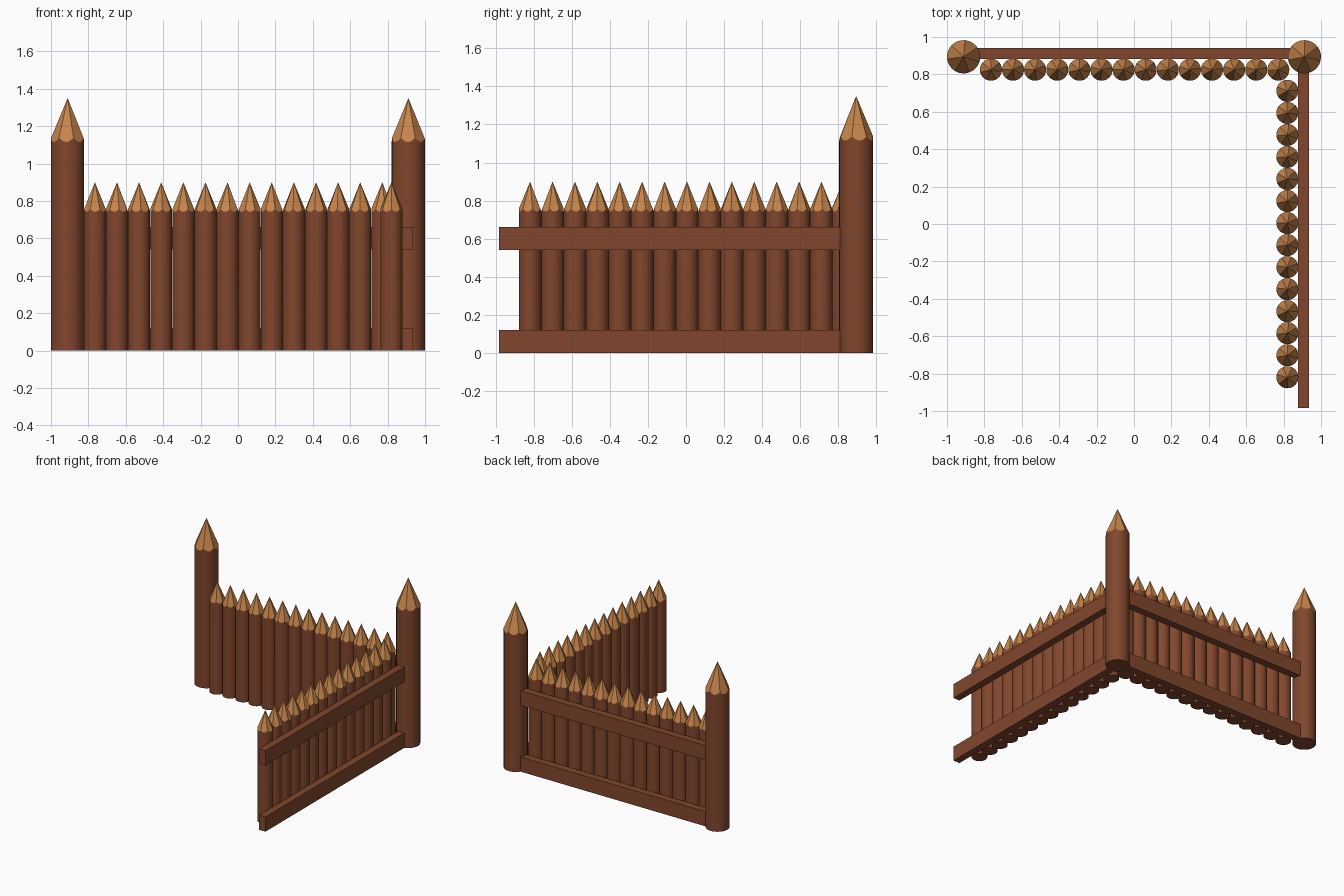
import bpy, bmesh, math, random

if "Cube" in bpy.data.objects:
    bpy.data.objects.remove(bpy.data.objects["Cube"])

random.seed(4)
FACETS, ARC = 7, 4          # carved tip facets, wall segments per facet
SEG = FACETS * ARC


def material(name, rgb):
    m = bpy.data.materials.new(name)
    m.diffuse_color = (*rgb, 1)
    m.use_nodes = True
    m.node_tree.nodes["Principled BSDF"].inputs["Base Color"].default_value = m.diffuse_color
    return m


BARK = material("bark_brown", (0.22, 0.062, 0.026))
CUT = material("cut_wood", (0.57, 0.235, 0.07))


def finish(name, bm, mats):
    bmesh.ops.recalc_face_normals(bm, faces=bm.faces[:])
    me = bpy.data.meshes.new(name)
    bm.to_mesh(me)
    bm.free()
    for m in mats:
        me.materials.append(m)
    ob = bpy.data.objects.new(name, me)
    bpy.context.collection.objects.link(ob)
    return ob


def stake(name, x, y, r, shoulder, top):
    """Round log whose tip is carved into flat facets that scallop the log wall."""
    bm = bmesh.new()
    turn = random.uniform(0, math.tau)
    low, high = [], []
    for i in range(SEG):
        a = turn + math.tau * i / SEG
        off = (i % ARC) / ARC * math.tau / FACETS - math.pi / FACETS
        z = top - (top - shoulder) * math.cos(off)
        px, py = x + r * math.cos(a), y + r * math.sin(a)
        low.append(bm.verts.new((px, py, 0)))
        high.append(bm.verts.new((px, py, z)))
    apex = bm.verts.new((x, y, top))
    bm.faces.new(low[::-1])
    for i in range(SEG):
        j = (i + 1) % SEG
        bm.faces.new((low[i], low[j], high[j], high[i])).smooth = True
    for f in range(FACETS):
        arc = [high[(f * ARC + k) % SEG] for k in range(ARC + 1)]
        bm.faces.new(arc + [apex]).material_index = 1
    return finish(name, bm, (BARK, CUT))


def rail(name, x0, x1, y0, y1, z0, z1):
    bm = bmesh.new()
    bmesh.ops.create_cube(bm, size=1)
    for v in bm.verts:
        v.co.x = x0 if v.co.x < 0 else x1
        v.co.y = y0 if v.co.y < 0 else y1
        v.co.z = z0 if v.co.z < 0 else z1
    return finish(name, bm, (BARK,))


# Tall posts
stake("end_post", -0.911, 0.894, 0.089, 1.115, 1.35)
stake("corner_post", 0.911, 0.894, 0.089, 1.115, 1.35)

# Two rows of short stakes
for i in range(14):
    stake(f"back_stake_{i + 1}", -0.765 + 0.1182 * i, 0.825, 0.059, 0.742, 0.90)
    stake(f"side_stake_{i + 1}", 0.82, 0.712 - 0.1178 * i, 0.059, 0.742, 0.90)

# Horizontal rails on the outside of each row
for label, z in (("lower", 0.0), ("upper", 0.54)):
    rail(f"back_{label}_rail", -0.91, 0.91, 0.882, 0.94, z, z + 0.12)
    rail(f"side_{label}_rail", 0.878, 0.936, -0.983, 0.88, z, z + 0.12)
